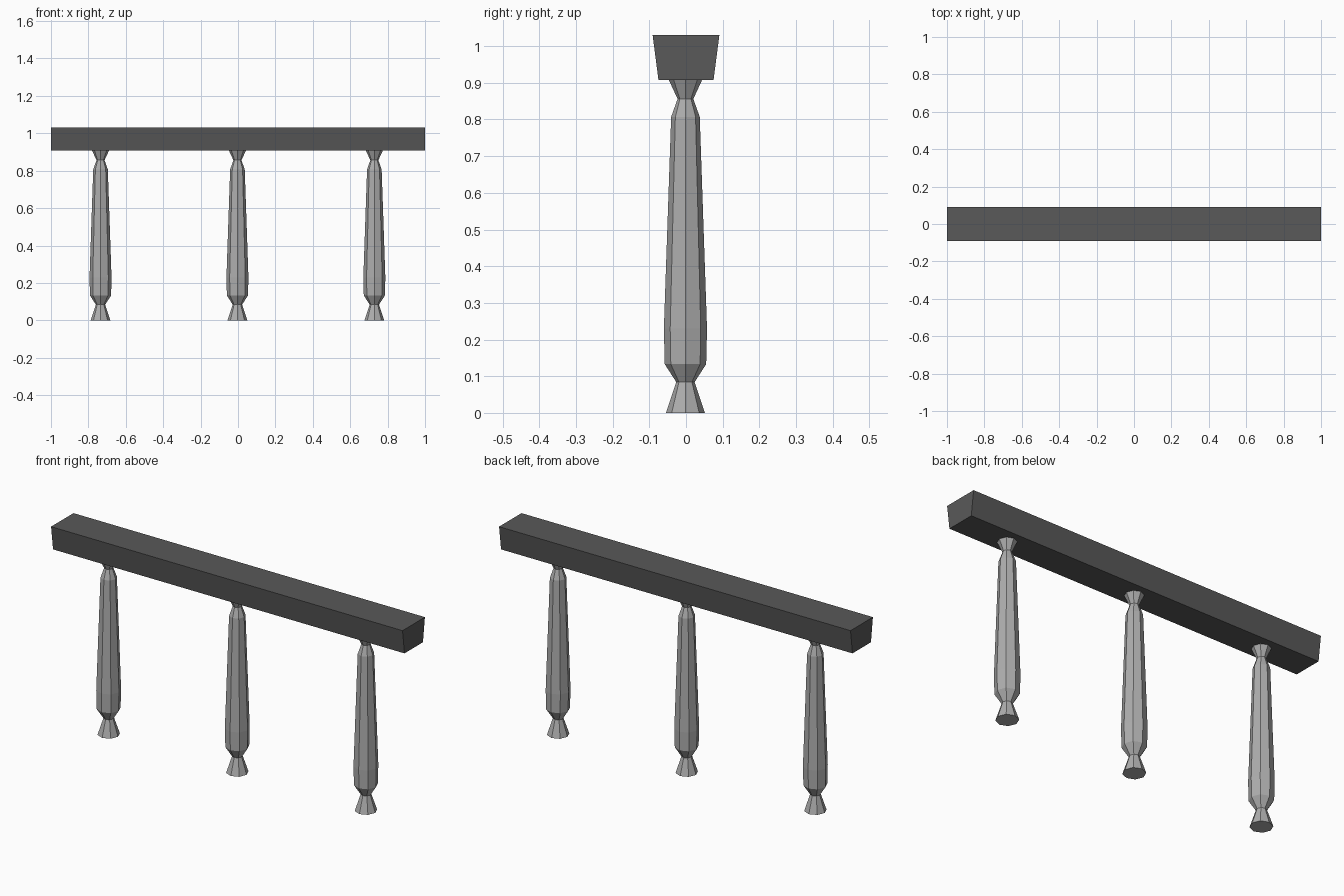
import bpy, bmesh, math

if "Cube" in bpy.data.objects:
    bpy.data.objects.remove(bpy.data.objects["Cube"])

SIDES = 8
CENTRE_X, CENTRE_Y, SPACING = -0.003, -0.0015, 0.732


def flat_colour(name, value):
    mat = bpy.data.materials.new(name)
    mat.diffuse_color = (value, value, value, 1)
    mat.use_nodes = True
    mat.node_tree.nodes["Principled BSDF"].inputs["Base Color"].default_value = mat.diffuse_color
    return mat


def loft(name, rings, mat):
    """Join a stack of equal-sized rings into a capped solid."""
    bm = bmesh.new()
    loops = [[bm.verts.new(p) for p in ring] for ring in rings]
    for a, b in zip(loops, loops[1:]):
        for i in range(len(a)):
            j = (i + 1) % len(a)
            bm.faces.new((a[i], a[j], b[j], b[i]))
    bm.faces.new(loops[0][::-1])
    bm.faces.new(loops[-1])
    bmesh.ops.recalc_face_normals(bm, faces=bm.faces)
    mesh = bpy.data.meshes.new(name)
    bm.to_mesh(mesh)
    bm.free()
    mesh.materials.append(mat)
    obj = bpy.data.objects.new(name, mesh)
    bpy.context.collection.objects.link(obj)
    return obj


dark = flat_colour("dark grey rail", 0.10)
light = flat_colour("light grey stone", 0.42)

# Handrail: long beam, wider at the top
loft("handrail", [[(x, -0.075, 0.907), (x, 0.075, 0.907),
                   (x, 0.091, 1.03), (x, -0.091, 1.03)] for x in (-1, 1)], dark)

# Turned balusters: (radius, height) profile with eight flat sides
profile = [(0.053, 0), (0.025, 0.084), (0.0565, 0.133), (0.0588, 0.23),
           (0.039, 0.807), (0.0215, 0.856), (0.045, 0.907)]
angles = [2 * math.pi * i / SIDES for i in range(SIDES)]
rings = [[(r * math.cos(a), r * math.sin(a), z) for a in angles] for r, z in profile]
for side, label in ((-1, "left"), (0, "middle"), (1, "right")):
    post = loft(label + "_baluster", rings, light)
    post.location = (CENTRE_X + side * SPACING, CENTRE_Y, 0)
